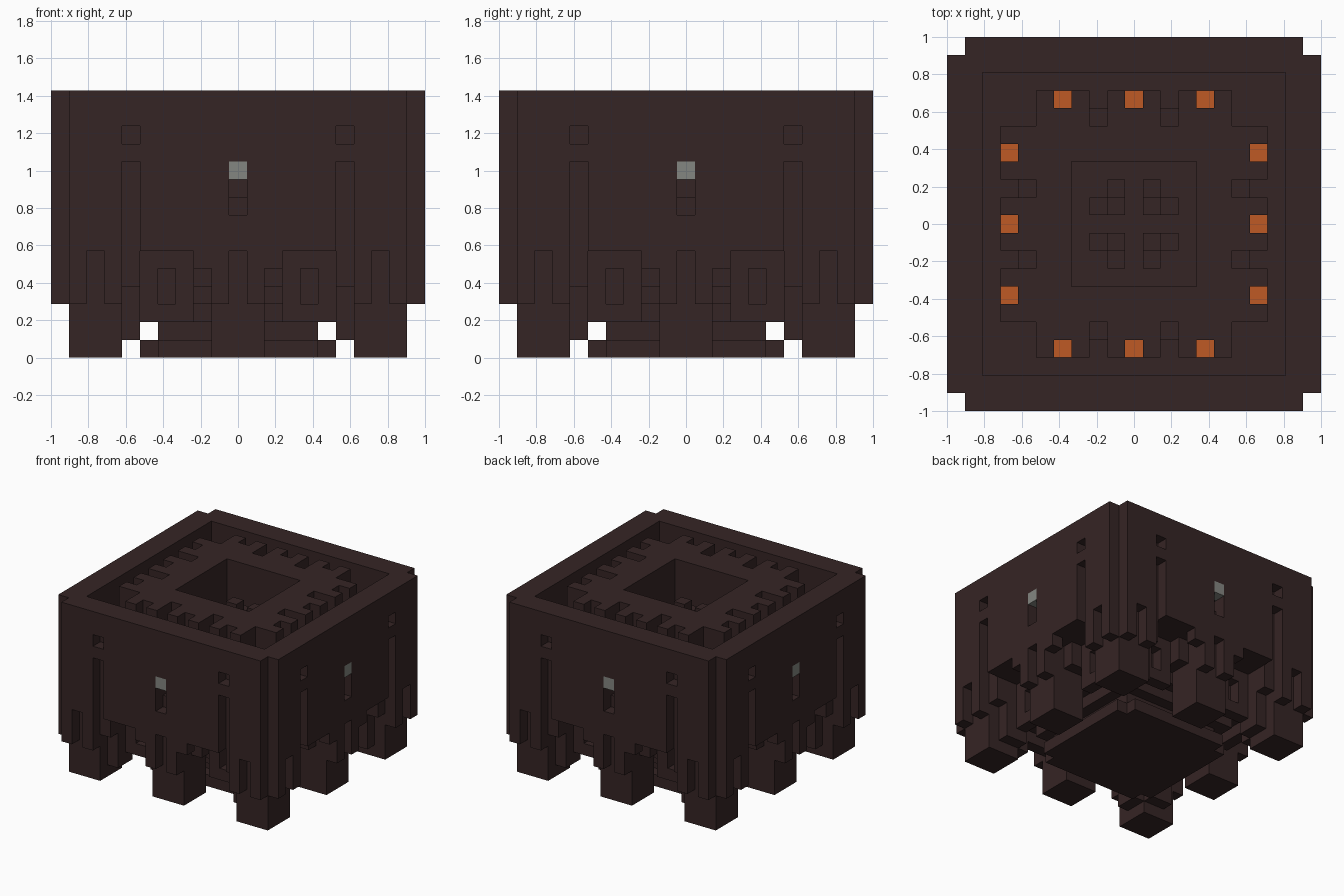
import bpy, bmesh
from mathutils import Vector
from itertools import product

if "Cube" in bpy.data.objects:
    bpy.data.objects.remove(bpy.data.objects["Cube"], do_unlink=True)

N = 21           # blocks along each side
U = 2 / N        # block size


def material(name, rgb):
    m = bpy.data.materials.new(name)
    m.use_nodes = True
    color = (*rgb, 1)
    m.diffuse_color = color
    bsdf = m.node_tree.nodes["Principled BSDF"]
    bsdf.inputs["Base Color"].default_value = color
    bsdf.inputs["Roughness"].default_value = 0.9
    return m


STONE = material("dark brown stone", (0.036, 0.018, 0.018))
EMBER = material("ember orange", (0.52, 0.1, 0.018))
PANE = material("grey pane", (0.23, 0.24, 0.22))


def block(xs, ys, zs):
    """Grid cells in inclusive ranges."""
    spans = [range(a, b + 1) for a, b in (xs, ys, zs)]
    return set(product(*spans))


def square(r, z0, z1):
    return block((-r, r), (-r, r), (z0, z1))


def around(cells):
    """Repeat cells on all four sides, mirrored."""
    out = set()
    for x, y, z in cells:
        for sx, sy in product((-1, 1), repeat=2):
            out.add((sx * x, sy * y, z))
            out.add((sx * y, sy * x, z))
    return out


def build(name, cells, mat):
    """Skin a set of blocks, then merge its flat faces."""
    bm = bmesh.new()
    verts = {}
    for cell in cells:
        for axis, sign in product(range(3), (-1, 1)):
            other = list(cell)
            other[axis] += sign
            if tuple(other) in cells:
                continue
            u, v = (axis + 1) % 3, (axis + 2) % 3
            loop = []
            for a, b in ((-1, -1), (1, -1), (1, 1), (-1, 1)):
                key = [2 * c for c in cell]
                key[axis] += sign
                key[u] += a
                key[v] += b
                key = tuple(key)
                if key not in verts:
                    p = Vector(key) * U / 2
                    p.z += U / 2
                    verts[key] = bm.verts.new(p)
                loop.append(verts[key])
            bm.faces.new(loop if sign > 0 else loop[::-1])
    bmesh.ops.dissolve_limit(bm, angle_limit=0.01, verts=bm.verts[:], edges=bm.edges[:])
    mesh = bpy.data.meshes.new(name)
    bm.to_mesh(mesh)
    bm.free()
    mesh.materials.append(mat)
    obj = bpy.data.objects.new(name, mesh)
    bpy.context.collection.objects.link(obj)


# Outer wall, with a ragged lower edge
wall = set()
for x, low in enumerate((6, 3, 5, 6, 6, 6, 4, 3, 6, 3)):
    wall |= block((x, x), (10, 10), (low, 14))
wall -= block((6, 6), (10, 10), (4, 10))     # tall slots
wall -= block((6, 6), (10, 10), (12, 12))    # small windows
wall -= block((0, 0), (10, 10), (8, 10))     # middle opening
# Inner wall layer
wall |= block((0, 9), (9, 9), (6, 14))
wall |= block((6, 6), (9, 9), (4, 5))
wall -= block((0, 0), (9, 9), (9, 9))
build("outer_wall", around(wall), STONE)

# Grey panes in the middle openings
build("window_panes", around({(0, 10, 10)}), PANE)

# Floor of the moat between wall and gear ring
build("deck", square(8, 6, 9), STONE)

# Toothed ring with a square pit
ring = square(5, 10, 14) - square(3, 10, 14)
teeth = set()
for x in (1, 3, 5):
    teeth |= block((x, x), (6, 7), (10, 14))
for x in (0, 4):
    teeth |= block((x, x), (6, 6), (10, 14))
teeth |= block((2, 2), (6, 6), (10, 10))
build("toothed_ring", ring | around(teeth), STONE)

# Embers at the bottom of the niches
build("embers", around({(0, 7, 10), (4, 7, 10)}), EMBER)

# Pit floor and little pillars
pit = square(3, 10, 10) | around(block((0, 2), (0, 1), (11, 11)))
pit -= around(block((0, 2), (0, 0), (11, 11)))
pit |= around(block((1, 1), (1, 1), (11, 12)))
build("pit_pillars", pit, STONE)

# Corner legs and middle legs
build("corner_legs", around(block((7, 9), (7, 9), (0, 5))), STONE)
build("middle_legs", around(block((0, 1), (7, 9), (0, 5))), STONE)

# Narrow columns below the tall slots
build("slot_columns", around(block((6, 6), (7, 8), (1, 5))), STONE)

# Hanging blocks between the legs
hanging = block((3, 5), (7, 7), (2, 5)) - block((4, 4), (7, 7), (3, 4))
hanging |= block((2, 2), (7, 8), (4, 5))
build("hanging_blocks", around(hanging), STONE)

# Stepped underside
core = square(6, 3, 5) | square(5, 2, 2) | square(4, 1, 1) | square(5, 0, 0)
core -= around({(5, 5, 0)})
build("stepped_base", core, STONE)
